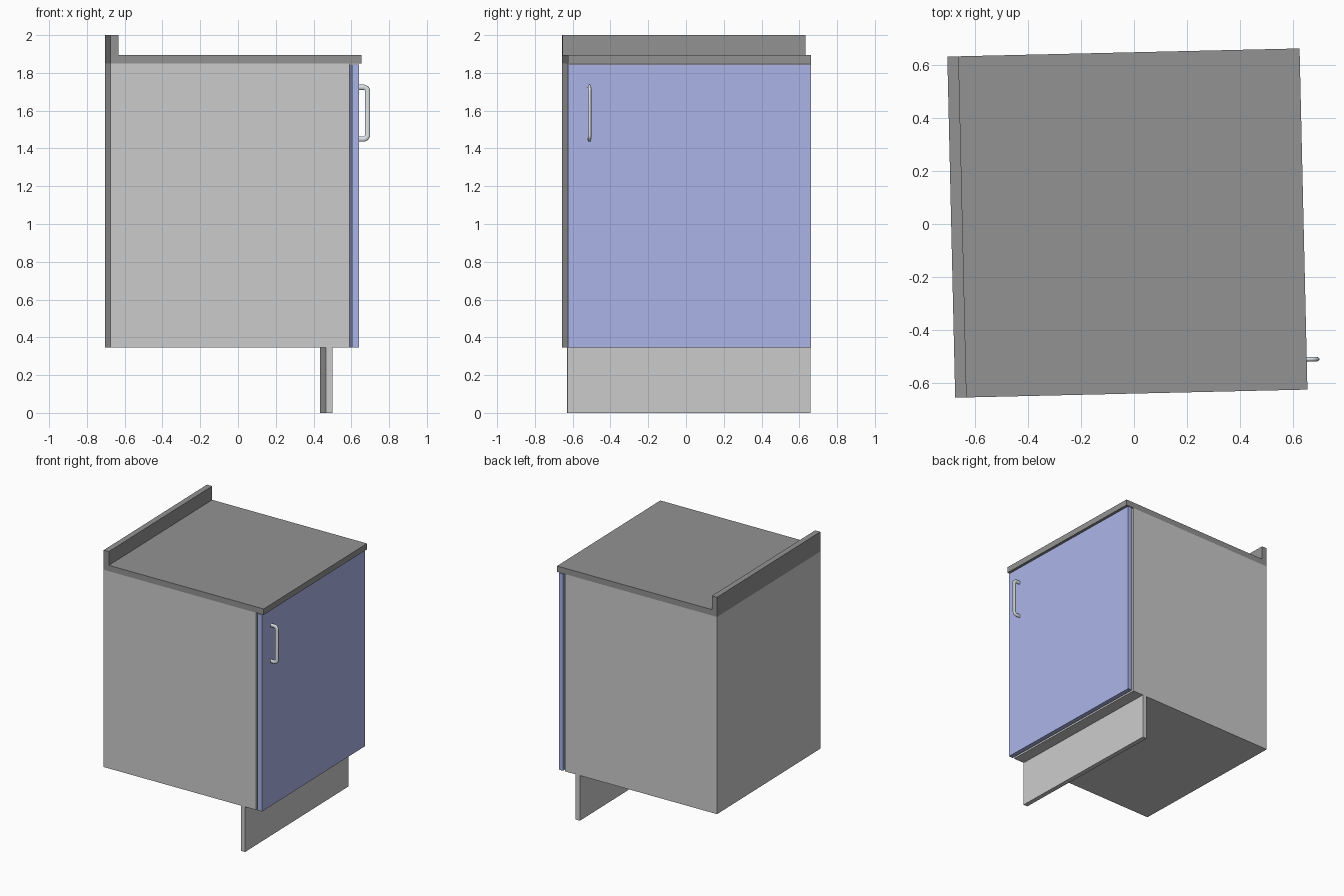
import bpy, bmesh, math
from mathutils import Matrix, Vector

if "Cube" in bpy.data.objects:
    bpy.data.objects.remove(bpy.data.objects["Cube"])

# The whole cabinet stands slightly turned about z
PLACE = Matrix.Translation((-0.025, 0.0035, 0)) @ Matrix.Rotation(math.radians(1.32), 4, 'Z')
HALF = 0.644


def material(name, rgb):
    m = bpy.data.materials.new(name)
    m.diffuse_color = (*rgb, 1)
    m.use_nodes = True
    m.node_tree.nodes["Principled BSDF"].inputs["Base Color"].default_value = m.diffuse_color
    return m


def extrude_profile(name, profile, mat=None):
    """Extrude an (x, z) outline across the cabinet width."""
    bm = bmesh.new()
    face = bm.faces.new([bm.verts.new((x, -HALF, z)) for x, z in profile])
    res = bmesh.ops.extrude_face_region(bm, geom=[face])
    verts = [g for g in res['geom'] if isinstance(g, bmesh.types.BMVert)]
    bmesh.ops.translate(bm, verts=verts, vec=(0, 2 * HALF, 0))
    bmesh.ops.recalc_face_normals(bm, faces=bm.faces)
    me = bpy.data.meshes.new(name)
    bm.to_mesh(me)
    bm.free()
    ob = bpy.data.objects.new(name, me)
    bpy.context.collection.objects.link(ob)
    ob.matrix_world = PLACE
    if mat:
        me.materials.append(mat)
    return ob


def panel(name, x0, x1, z0, z1, mat=None):
    return extrude_profile(name, [(x0, z0), (x1, z0), (x1, z1), (x0, z1)], mat)


blue = material("door_blue", (0.41, 0.46, 0.8))
dark = material("worktop_grey", (0.29, 0.29, 0.29))
metal = material("handle_metal", (0.72, 0.77, 0.8))

# Carcass, plinth and door (with a small gap behind the door)
panel("cabinet_body", -0.665, 0.60, 0.345, 1.85)
panel("kick_board", 0.475, 0.51, 0.0, 0.345)
panel("door", 0.615, 0.65, 0.345, 1.845, blue)

# Worktop with upstand as one L-shaped profile
extrude_profile("worktop", [(-0.665, 1.85), (0.665, 1.85), (0.665, 1.895),
                            (-0.622, 1.895), (-0.622, 2.0), (-0.665, 2.0)], dark)

# Handle: a flattened tube along a path with rounded corners
R, BEND, OUT, HALF_H = 0.014, 0.022, 0.049, 0.137
half = [(0, HALF_H)]
for i in range(6):
    a = math.radians(90 - 18 * i)
    half.append((OUT - BEND + BEND * math.cos(a), HALF_H - BEND + BEND * math.sin(a)))
path = half + [(x, -z) for x, z in reversed(half)]

bm = bmesh.new()
rings = []
for i, (x, z) in enumerate(path):
    a, b = Vector(path[max(i - 1, 0)]), Vector(path[min(i + 1, len(path) - 1)])
    t = (b - a).normalized()
    n = (-t.y, t.x)
    ring = []
    for k in range(16):
        c, s = math.cos(k * math.pi / 8), math.sin(k * math.pi / 8)
        ring.append(bm.verts.new((0.65 + x + R * c * n[0], -0.53 + 0.009 * s,
                                  1.587 + z + R * c * n[1])))
    rings.append(ring)
for r, q in zip(rings, rings[1:]):
    for k in range(16):
        bm.faces.new((r[k], r[k - 1], q[k - 1], q[k]))
bm.faces.new(rings[0])
bm.faces.new(rings[-1])
bmesh.ops.recalc_face_normals(bm, faces=bm.faces)
me = bpy.data.meshes.new("door_handle")
bm.to_mesh(me)
bm.free()
me.materials.append(metal)
handle = bpy.data.objects.new("door_handle", me)
bpy.context.collection.objects.link(handle)
handle.matrix_world = PLACE
bpy.context.view_layer.objects.active = handle
handle.select_set(True)
bpy.ops.object.shade_smooth_by_angle(angle=math.radians(40))
